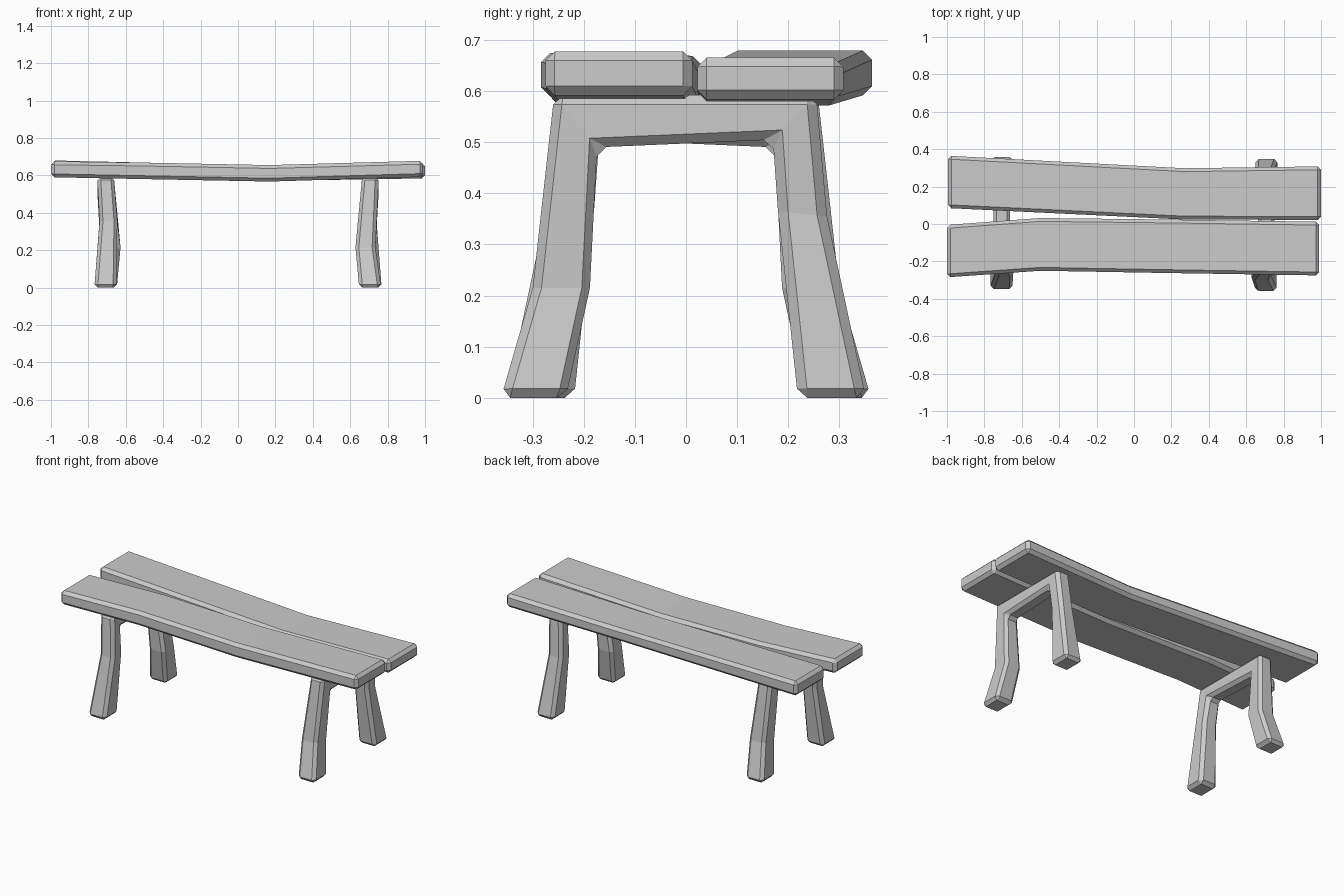
import bpy, bmesh
from mathutils import Matrix

if "Cube" in bpy.data.objects:
    bpy.data.objects.remove(bpy.data.objects["Cube"])


def loft(name, rings, bevel):
    """Skin four-point rings into a closed beam with chamfered edges."""
    bm = bmesh.new()
    vs = [[bm.verts.new(p) for p in r] for r in rings]
    for a, b in zip(vs, vs[1:]):
        for i in range(4):
            j = (i + 1) % 4
            bm.faces.new((a[i], a[j], b[j], b[i]))
    bm.faces.new(vs[0])
    bm.faces.new(vs[-1])
    bmesh.ops.recalc_face_normals(bm, faces=bm.faces)
    me = bpy.data.meshes.new(name)
    bm.to_mesh(me)
    bm.free()
    ob = bpy.data.objects.new(name, me)
    bpy.context.collection.objects.link(ob)
    m = ob.modifiers.new("chamfer", 'BEVEL')
    m.width = bevel
    m.segments = 1
    m.limit_method = 'ANGLE'
    m.angle_limit = 0.6
    return ob


def plank(name, stations):
    # station: x, y min, y max, z min, z max
    return loft(name, [[(x, y0, z0), (x, y1, z0), (x, y1, z1), (x, y0, z1)]
                       for x, y0, y1, z0, z1 in stations], 0.018)


# seat planks, gently bent
plank("front_seat_plank", [
    (-1.0, -0.285, -0.005, 0.59, 0.675),
    (-0.5, -0.25, 0.032, 0.58, 0.668),
    (0.17, -0.262, 0.024, 0.567, 0.655),
    (0.99, -0.275, 0.012, 0.592, 0.678)])
plank("back_seat_plank", [
    (-0.995, 0.085, 0.365, 0.592, 0.68),
    (0.27, 0.024, 0.298, 0.572, 0.65),
    (1.0, 0.022, 0.308, 0.584, 0.666)])


# arched leg frame; section: x min, x max, inner (y, z), outer (y, z)
sections = [
    (0.648, 0.765, (-0.235, 0.0), (-0.362, 0.0)),
    (0.628, 0.735, (-0.188, 0.215), (-0.300, 0.215)),
    (0.662, 0.752, (-0.174, 0.490), (-0.258, 0.592)),
    (0.662, 0.752, (0.170, 0.505), (0.255, 0.592)),
    (0.645, 0.740, (0.180, 0.365), (0.276, 0.355)),
    (0.650, 0.768, (0.219, 0.0), (0.352, 0.0))]
rings = [[(x0, *i), (x1, *i), (x1, *o), (x0, *o)] for x0, x1, i, o in sections]
loft("right_leg_frame", rings, 0.018)

# the left frame is the same part turned half way round
left = loft("left_leg_frame", rings, 0.018)
left.data.transform(Matrix.Rotation(3.14159265, 4, 'Z'))
